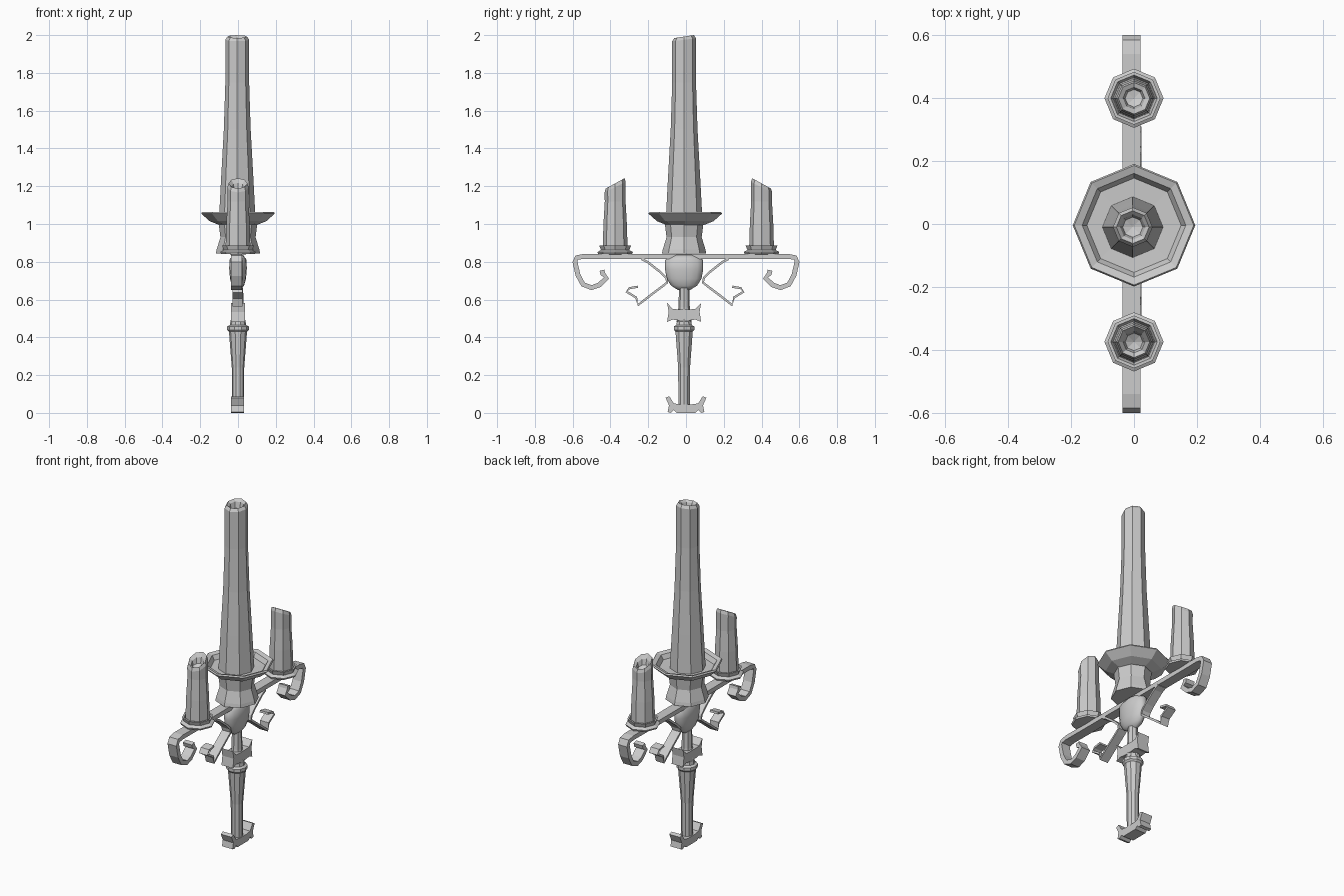
import bpy, bmesh
from math import sin, cos, pi

if "Cube" in bpy.data.objects:
    bpy.data.objects.remove(bpy.data.objects["Cube"])


def finish(name, bm, smooth=False):
    bmesh.ops.remove_doubles(bm, verts=bm.verts, dist=1e-5)
    bmesh.ops.recalc_face_normals(bm, faces=bm.faces)
    me = bpy.data.meshes.new(name)
    bm.to_mesh(me)
    bm.free()
    for p in me.polygons:
        p.use_smooth = smooth
    ob = bpy.data.objects.new(name, me)
    bpy.context.collection.objects.link(ob)
    return ob


def lathe(name, prof, y=0.0, x=0.0, n=8, sx=1.0, smooth=False):
    """Turn (radius, z, slope) points about a vertical axis; slope tilts a ring along y."""
    bm = bmesh.new()
    rings = []
    for p in prof:
        r, z, k = (*p, 0)[:3]
        if r == 0:
            rings.append([bm.verts.new((x, y, z))] * n)
            continue
        rings.append([bm.verts.new((x + sx * r * cos(2 * pi * i / n), y + r * sin(2 * pi * i / n),
                                    z + k * r * sin(2 * pi * i / n))) for i in range(n)])
    for a, b in zip(rings, rings[1:]):
        for i in range(n):
            j = (i + 1) % n
            vs = list(dict.fromkeys((a[i], a[j], b[j], b[i])))
            if len(vs) > 2:
                bm.faces.new(vs)
    return finish(name, bm, smooth)


def extrude_yz(name, pts, x0, x1, smooth=False):
    """Extrude a closed (y, z) outline across x."""
    bm = bmesh.new()
    f = bm.faces.new([bm.verts.new((x0, *p)) for p in pts])
    ext = bmesh.ops.extrude_face_region(bm, geom=[f])["geom"]
    bmesh.ops.translate(bm, vec=(x1 - x0, 0, 0), verts=[v for v in ext if isinstance(v, bmesh.types.BMVert)])
    return finish(name, bm, smooth)


def ribbon(name, path, t, x0, x1):
    """Flat strap of thickness t following a (y, z) path."""
    a, b = [], []
    for i, (y, z) in enumerate(path):
        p, q = path[max(i - 1, 0)], path[min(i + 1, len(path) - 1)]
        dy, dz = q[0] - p[0], q[1] - p[1]
        d = (dy * dy + dz * dz) ** 0.5
        ny, nz = -dz / d * t / 2, dy / d * t / 2
        a.append((y + ny, z + nz))
        b.append((y - ny, z - nz))
    bm = bmesh.new()
    rows = [[bm.verts.new((x, *p)) for x, p in ((x0, u), (x1, u), (x1, w), (x0, w))] for u, w in zip(a, b)]
    for r, s in zip(rows, rows[1:]):
        for i in range(4):
            bm.faces.new((r[i], r[(i + 1) % 4], s[(i + 1) % 4], s[i]))
    bm.faces.new(rows[0])
    bm.faces.new(rows[-1])
    return finish(name, bm)


C = -0.01  # central axis along y

# central candle with a hollow, slightly slanted tip
lathe("main_candle", [(0, 1.0), (0.097, 1.02), (0.085, 1.25), (0.071, 1.5), (0.063, 1.75), (0.063, 1.975, 0.12),
                      (0.052, 1.992, 0.15), (0.040, 1.98, 0.15), (0.032, 1.95), (0, 1.94)], C, -0.004)

# drip dish and flared socket under it
lathe("drip_dish", [(0, 0.995), (0.10, 0.995), (0.15, 1.015), (0.195, 1.055), (0.19, 1.063), (0.165, 1.055),
                    (0.15, 1.03), (0, 1.025)], -0.004)
lathe("main_socket", [(0, 0.845), (0.117, 0.845), (0.113, 0.865), (0.093, 0.93), (0.102, 1.0), (0, 1.0)], C)

# flattened bowl, stem and turned handle
lathe("bowl", [(0, 0.835), (0.06, 0.835), (0.10, 0.81), (0.101, 0.76), (0.092, 0.71), (0.07, 0.675),
               (0.035, 0.652), (0, 0.648)], C, n=16, sx=0.46, smooth=True)
lathe("stem", [(0, 0.66), (0.027, 0.66), (0.03, 0.56), (0.04, 0.48), (0, 0.48)], C)
lathe("handle", [(0, 0.49), (0.04, 0.485), (0.043, 0.465), (0.057, 0.458), (0.057, 0.44), (0.048, 0.43),
                 (0.033, 0.24), (0.032, 0.04), (0, 0.04)], C, n=10)

# pointed collar and foot
half = [(0.03, 0.548), (0.06, 0.55), (0.09, 0.582), (0.082, 0.535), (0.09, 0.482), (0.06, 0.494), (0.03, 0.49)]
extrude_yz("collar", [(y + C, z) for y, z in half] + [(C - y, z) for y, z in reversed(half)], -0.037, 0.037)
half = [(0.03, 0.045), (0.065, 0.05), (0.088, 0.088), (0.108, 0.08), (0.09, 0.04), (0.097, 0.005), (0.08, 0.0),
        (0.065, 0.015), (0.05, 0.0)]
extrude_yz("foot", [(y, z) for y, z in half] + [(-y, z) for y, z in reversed(half)], -0.036, 0.033)

# cross arm with curled ends, bracing scrolls and side candles
curl = [(0, 0.828), (0.40, 0.828), (0.54, 0.829), (0.578, 0.822), (0.588, 0.80), (0.572, 0.73), (0.545, 0.68),
        (0.50, 0.663), (0.46, 0.677), (0.42, 0.715), (0.44, 0.735), (0.445, 0.755)]
brace = [(0.23, 0.815), (0.20, 0.80), (0.13, 0.745), (0.10, 0.715), (0.095, 0.69), (0.12, 0.67), (0.18, 0.625),
         (0.25, 0.57), (0.258, 0.61), (0.31, 0.642), (0.295, 0.66), (0.25, 0.668)]
for s, side, cy in ((-1, "left", -0.375), (1, "right", 0.40)):
    ribbon(side + "_arm", [(s * y, z) for y, z in curl], 0.026, -0.037, 0.02)
    ribbon(side + "_brace", [(s * y + C / 2, z) for y, z in brace], 0.012, -0.03, 0.024)
    lathe(side + "_candle_cup", [(0, 0.838), (0.09, 0.842), (0.094, 0.852), (0.075, 0.862), (0.084, 0.885),
                                 (0.074, 0.885), (0.066, 0.865), (0, 0.862)], cy)
    k = -s * 0.5
    lathe(side + "_candle", [(0, 0.86), (0.066, 0.862), (0.062, 1.0), (0.055, 1.12), (0.056, 1.195, k),
                             (0.050, 1.215, k * 1.1), (0.035, 1.20, k), (0.028, 1.175, k / 2), (0, 1.165)], cy)

# fit exactly to the ground and full height
for ob in bpy.context.collection.objects:
    if ob.name == "main_candle":
        top = max(v.co.z for v in ob.data.vertices)
        for v in ob.data.vertices:
            if v.co.z > 1.9:
                v.co.z += 2.0 - top
